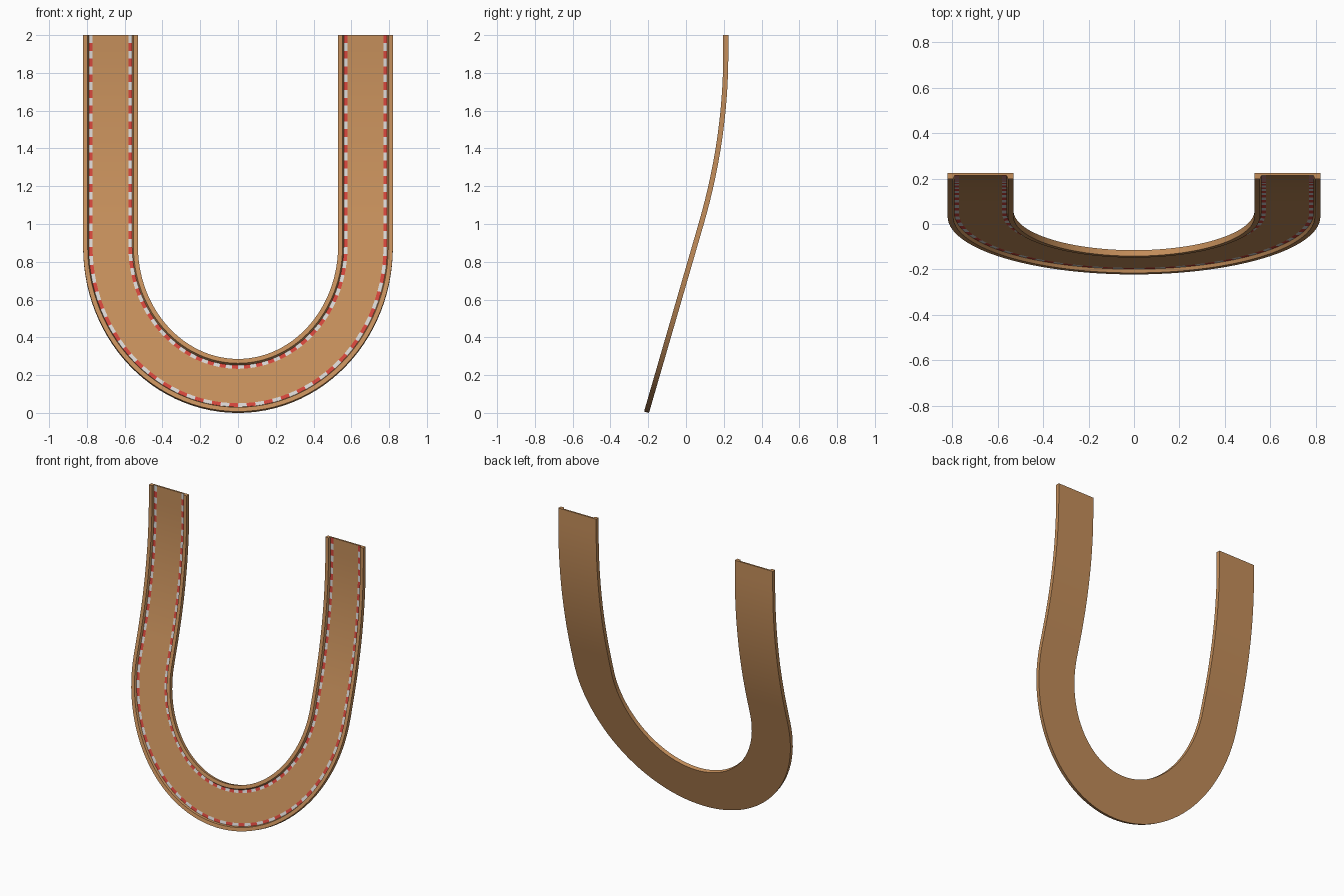
import bpy, bmesh, math
from mathutils import Vector

if "Cube" in bpy.data.objects:
    bpy.data.objects.remove(bpy.data.objects["Cube"])

def material(name, rgb):
    m = bpy.data.materials.new(name)
    m.diffuse_color = (*rgb, 1)
    m.use_nodes = True
    m.node_tree.nodes["Principled BSDF"].inputs["Base Color"].default_value = m.diffuse_color
    return m

WOOD, RED, WHITE = 0, 1, 2
mats = [material("wood brown", (0.56, 0.275, 0.105)),
        material("dash red", (0.66, 0.06, 0.045)),
        material("dash white", (0.70, 0.67, 0.66))]

# U-shaped centre line, drawn flat: straight leg, half ellipse, straight leg
A, B, ZC, STRETCH = 0.675, 0.768, 0.88, 0.96
LEG, ARC = 27, 54
path = []                                   # (x, w, outward normal x, outward normal w)
for i in range(LEG):
    path.append((-A, (2 - ZC) * (1 - i / LEG), -1, 0))
for i in range(ARC + 1):
    a = math.pi + math.pi * i / ARC
    n = Vector((math.cos(a) / A, math.sin(a) / B)).normalized()
    path.append((A * math.cos(a), B * math.sin(a), n.x, n.y))
for i in range(1, LEG + 1):
    path.append((A, (2 - ZC) * i / LEG, 1, 0))

# Side profile: sloped line that eases into a vertical
SLOPE, Z1, EASE = 0.29, 1.0, 0.9
def bend(x, w, t):
    z = ZC + (w * STRETCH if w < 0 else w)
    y, d = -0.21 + SLOPE * min(z, Z1), SLOPE
    if z > Z1:
        k = min(z - Z1, EASE)
        y += SLOPE * (k - k * k / (2 * EASE))
        d = SLOPE * (1 - k / EASE)
    n = Vector((0, -1, d)).normalized()     # front normal
    return Vector((x, y, z)) + n * t

# Cross-section: thin plate with a raised lip and a dashed line at each edge
H, P = 0.0135, -0.002
half = [(0.145, -H), (0.145, H), (0.121, H), (0.115, P), (0.095, P)]
section = half + [(-u, t) for u, t in reversed(half)]
DASH = (3, 5)                               # section edges that carry the dashes

bm = bmesh.new()
rings = [[bm.verts.new(bend(x + nx * u, w + nw * u, t)) for u, t in section]
         for x, w, nx, nw in path]
count = len(section)
for i in range(len(rings) - 1):
    for j in range(count):
        k = (j + 1) % count
        f = bm.faces.new((rings[i][j], rings[i][k], rings[i + 1][k], rings[i + 1][j]))
        f.material_index = (RED if i % 2 else WHITE) if j in DASH else WOOD
bm.faces.new(rings[0])
bm.faces.new(rings[-1])
bmesh.ops.recalc_face_normals(bm, faces=bm.faces)

mesh = bpy.data.meshes.new("curved_track")
bm.to_mesh(mesh)
bm.free()
for m in mats:
    mesh.materials.append(m)
track = bpy.data.objects.new("curved_track", mesh)
bpy.context.collection.objects.link(track)
bpy.context.view_layer.objects.active = track
track.select_set(True)
bpy.ops.object.shade_smooth_by_angle(angle=math.radians(30))
